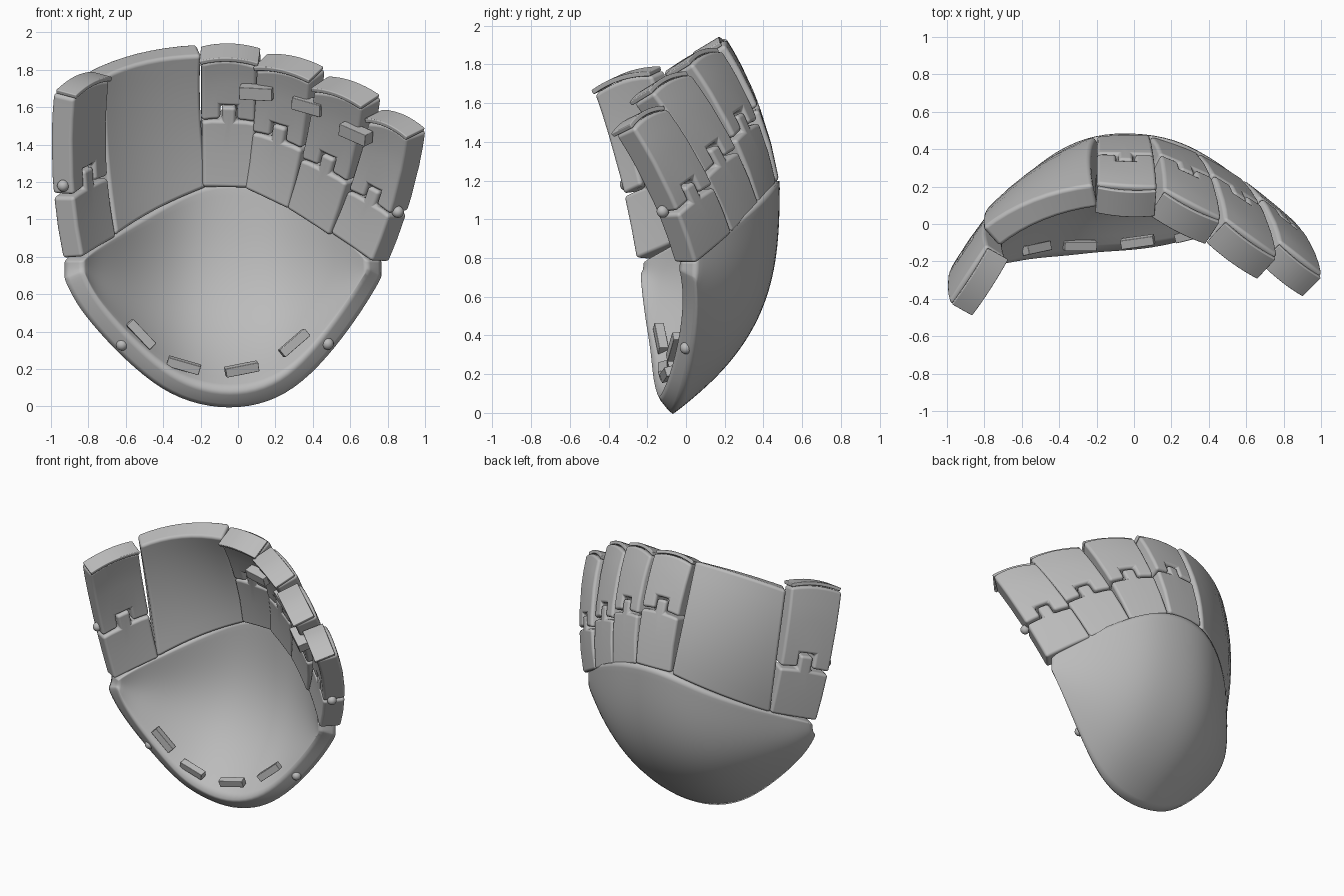
import bpy
import bmesh
from mathutils import Vector, Euler
from math import radians

cube = bpy.data.objects.get("Cube")
if cube:
    bpy.data.objects.remove(cube, do_unlink=True)

GREY = (0.5, 0.5, 0.5, 1)
leather = bpy.data.materials.new("grey_leather")
leather.use_nodes = True
leather.diffuse_color = GREY
leather.node_tree.nodes["Principled BSDF"].inputs["Base Color"].default_value = GREY


def add_object(name, bm):
    mesh = bpy.data.meshes.new(name)
    bm.to_mesh(mesh)
    bm.free()
    for poly in mesh.polygons:
        poly.use_smooth = True
    mesh.materials.append(leather)
    obj = bpy.data.objects.new(name, mesh)
    bpy.context.collection.objects.link(obj)
    return obj


def grid_mesh(us, vs, place, keep=lambda u, v: True):
    """Sheet over the u, v stops, keeping only the cells that pass the rule."""
    bm = bmesh.new()
    rows = [[bm.verts.new(place(u, v)) for v in vs] for u in us]
    for i in range(len(us) - 1):
        for j in range(len(vs) - 1):
            if keep((us[i] + us[i + 1]) / 2, (vs[j] + vs[j + 1]) / 2):
                bm.faces.new((rows[i][j], rows[i][j + 1],
                              rows[i + 1][j + 1], rows[i + 1][j]))
    bmesh.ops.delete(bm, geom=[v for v in bm.verts if not v.link_faces], context='VERTS')
    return bm


def thicken(obj, thickness):
    mod = obj.modifiers.new("thickness", 'SOLIDIFY')
    mod.thickness = thickness
    mod.offset = -1
    mod.use_even_offset = True
    return mod


def round_edges(obj, width):
    mod = obj.modifiers.new("rounding", 'BEVEL')
    mod.width = width
    mod.segments = 3
    mod.limit_method = 'ANGLE'
    mod.angle_limit = radians(40)
    mod.use_clamp_overlap = False
    mod.harden_normals = True


def patch(corners, bulge_u=0, bulge_v=0, arch=0):
    """Bulged four-cornered surface; the arch raises the middle of its top edge."""
    bl, br, tl, tr = [Vector(c) for c in corners]
    up = ((tl + tr) - (bl + br)).normalized()
    out = up.cross((br + tr) - (bl + tl)).normalized()

    def place(u, v):
        p = bl.lerp(br, u).lerp(tl.lerp(tr, u), v)
        cu, cv = 4 * u * (1 - u), 4 * v * (1 - v)
        return p + out * (bulge_u * cu + bulge_v * cv) + up * arch * v * cu
    return place


# Palm shell: columns of x, bottom z, top z, bottom y, top y
columns = [
    (-.93, .68, .78, -.20, -.16), (-.87, .55, .83, -.18, -.06),
    (-.76, .41, .90, -.16, .07), (-.61, .25, .99, -.13, .24),
    (-.41, .08, 1.10, -.11, .40), (-.21, 0, 1.19, -.08, .48),
    (0, -.02, 1.21, -.07, .49), (.21, .03, 1.17, -.04, .46),
    (.39, .16, 1.08, 0, .37), (.56, .36, .97, .04, .25),
    (.69, .55, .87, .06, .13), (.77, .69, .78, .05, .05)]


def palm_point(i, s):
    x, zb, zt, yb, yt = columns[i]
    return (x, yb + (yt - yb) * (1 - (1 - s) ** 3.1), zb + (zt - zb) * s)


palm = add_object("palm_shell", grid_mesh(
    range(len(columns)), [k / 8 for k in range(9)], palm_point))
shell = thicken(palm, 0.12)
shell.edge_crease_inner = shell.edge_crease_outer = 0.7
sub = palm.modifiers.new("smoothing", 'SUBSURF')
sub.levels = sub.render_levels = 2

# Webbing between thumb and index finger
steps = [k / 8 for k in range(9)]
web = add_object("webbing", grid_mesh(steps, steps, patch(
    [(-.75, .08, .90), (-.21, .47, 1.19), (-.81, -.02, 1.79), (-.22, .21, 1.94)],
    .05, .04, .02)))
thicken(web, 0.14)
round_edges(web, 0.022)


# Fingers: two interlocking segments and a tip cap each
def finger(name, corners, seam, thickness):
    place = patch(corners, .005, .04, .025)
    tab = seam + .11
    lower = grid_mesh([0, .18, .37, .5, .63, .82, 1], [0, seam / 2, seam, tab], place,
                      lambda u, v: v < seam or abs(u - .5) < .13)
    gap = .02
    mid = (tab + 1) / 2
    upper = grid_mesh([0, .18, .34, .5, .66, .82, 1],
                      [seam + gap, tab + gap, mid, (mid + 1) / 2, 1], place,
                      lambda u, v: v > tab + gap or abs(u - .5) > .16)
    for part, bm in (("lower", lower), ("upper", upper)):
        obj = add_object(f"{name}_{part}_segment", bm)
        thicken(obj, thickness)
        round_edges(obj, 0.02)

    # Cap slab lying over the end of the finger, square to its curved back
    left, right = place(0.03, 1), place(0.97, 1)
    out = (place(.5, 1) - place(.5, .9)).cross(right - left).normalized()
    inward, back = out * (thickness + .012), out * .015
    cap = add_object(f"{name}_tip_cap", grid_mesh(steps, [0, 1], patch(
        [left - inward, right - inward, left - back, right - back], -.025)))
    thicken(cap, 0.025)
    round_edges(cap, 0.006)


finger("thumb", [(-.94, -.19, .79), (-.75, .08, .90),
                 (-.99, -.42, 1.67), (-.79, -.11, 1.77)], .37, .13)
finger("index_finger", [(-.20, .47, 1.20), (.085, .48, 1.20),
                        (-.20, .22, 1.91), (.125, .20, 1.90)], .50, .16)
finger("middle_finger", [(.09, .47, 1.19), (.34, .38, 1.08),
                         (.16, .19, 1.87), (.47, .03, 1.80)], .44, .16)
finger("ring_finger", [(.34, .38, 1.08), (.58, .24, .93),
                       (.49, .03, 1.75), (.77, -.17, 1.65)], .39, .16)
finger("little_finger", [(.58, .24, .93), (.81, .05, .77),
                         (.78, -.09, 1.57), (1.01, -.27, 1.47)], .36, .15)


# Small bars: finger ties and palm laces
def bar(name, centre, size, tilt):
    bm = bmesh.new()
    bmesh.ops.create_cube(bm, size=1)
    turn = Euler([radians(a) for a in tilt]).to_matrix()
    for v in bm.verts:
        v.co = turn @ Vector(a * b for a, b in zip(v.co, size)) + Vector(centre)
    round_edges(add_object(name, bm), 0.004)


tie = (.18, .07, .07)
bar("index_tie", (.10, .10, 1.68), tie, (20, 3, -12))
bar("middle_tie", (.38, 0, 1.61), tie, (20, 14, -30))
bar("ring_tie", (.63, -.18, 1.46), tie, (20, 20, -34))

lace = (.18, .05, .05)
bar("lace_outer_right", (-.52, -.13, .385), lace, (0, 46, 12))
bar("lace_inner_right", (-.29, -.115, .22), lace, (15, 16, 0))
bar("lace_inner_left", (.02, -.095, .20), lace, (15, -11, 8))
bar("lace_outer_left", (.30, -.06, .34), lace, (0, -40, 14))

# Rivets on the rim and the outer fingers
for name, spot in (("palm_rivet_right", (-.62, -.15, .33)),
                   ("palm_rivet_left", (.48, 0, .335)),
                   ("thumb_rivet", (-.935, -.31, 1.18)),
                   ("little_finger_rivet", (.855, -.12, 1.04))):
    bm = bmesh.new()
    bmesh.ops.create_uvsphere(bm, u_segments=16, v_segments=10, radius=0.032)
    bmesh.ops.translate(bm, verts=bm.verts, vec=spot)
    add_object(name, bm)
